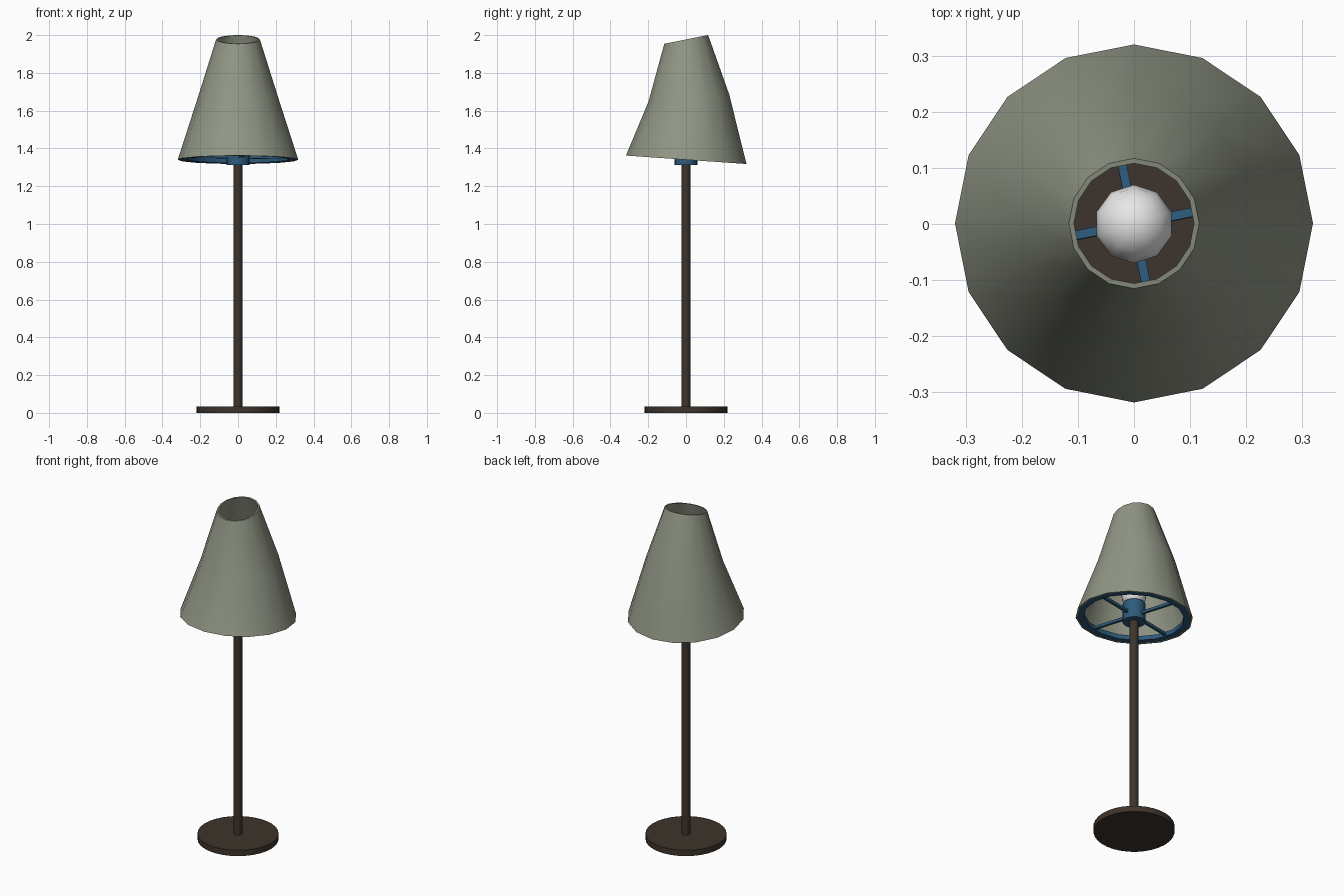
import bpy, bmesh, math
from mathutils import Matrix, Vector

if "Cube" in bpy.data.objects:
    bpy.data.objects.remove(bpy.data.objects["Cube"])


def material(name, rgb):
    m = bpy.data.materials.new(name)
    m.diffuse_color = (*rgb, 1)
    m.use_nodes = True
    m.node_tree.nodes["Principled BSDF"].inputs["Base Color"].default_value = m.diffuse_color
    return m


GREEN = material("sage green", (0.28, 0.305, 0.235))
BROWN = material("dark brown", (0.047, 0.034, 0.025))
BLUE = material("steel blue", (0.027, 0.105, 0.2))
WHITE = material("bulb white", (0.8, 0.8, 0.8))


def finish(name, bm, mat, angle=40):
    bmesh.ops.recalc_face_normals(bm, faces=bm.faces)
    mesh = bpy.data.meshes.new(name)
    bm.to_mesh(mesh)
    bm.free()
    mesh.materials.append(mat)
    ob = bpy.data.objects.new(name, mesh)
    bpy.context.collection.objects.link(ob)
    bpy.ops.object.select_all(action='DESELECT')
    ob.select_set(True)
    bpy.context.view_layer.objects.active = ob
    bpy.ops.object.shade_smooth_by_angle(angle=math.radians(angle))
    return ob


def cylinder(name, r, z0, z1, sides, mat):
    bm = bmesh.new()
    bmesh.ops.create_cone(bm, cap_ends=True, segments=sides, radius1=r, radius2=r,
                          depth=z1 - z0, matrix=Matrix.Translation((0, 0, (z0 + z1) / 2)))
    return finish(name, bm, mat)


def loft(name, rings, sides, mat):
    """Closed loop of tilted rings: (radius, centre y, centre z, slope along y)."""
    bm = bmesh.new()
    loops = []
    for r, cy, cz, slope in rings:
        loop = []
        for i in range(sides):
            a = math.tau * i / sides
            y = r * math.sin(a)
            loop.append(bm.verts.new((r * math.cos(a), cy + y, cz + slope * y)))
        loops.append(loop)
    for k, lo in enumerate(loops):
        hi = loops[(k + 1) % len(loops)]
        for i in range(sides):
            j = (i + 1) % sides
            bm.faces.new((lo[i], lo[j], hi[j], hi[i]))
    return finish(name, bm, mat)


# Base and pole
cylinder("base", 0.22, 0, 0.035, 32, BROWN)
cylinder("pole", 0.024, 0.03, 1.33, 16, BROWN)

# Thin-walled shade, each ring tilted differently
TILT = -0.07
outer = [(0.319, 0.001, 1.34, TILT), (0.214, 0.015, 1.666, 0.09), (0.116, 0.001, 1.977, 0.2)]
inner = [(r - 0.009, y, z, s) for r, y, z, s in reversed(outer)]
loft("shade", outer + inner, 16, GREEN)

# Support ring inside the bottom of the shade
loft("support_ring", [(0.309, 0, 1.342, TILT), (0.301, 0, 1.368, TILT),
                      (0.273, 0, 1.368, TILT), (0.273, 0, 1.342, TILT)], 16, BLUE)

# Hub and four spokes
cylinder("hub", 0.062, 1.312, 1.425, 16, BLUE)
bm = bmesh.new()
for i in range(4):
    a = math.radians(11.25 + 90 * i)
    mat = (Matrix.Translation((0, 0, 1.355)) @ Matrix.Rotation(math.atan(TILT), 4, 'X')
           @ Matrix.Rotation(a, 4, 'Z') @ Matrix.Translation((0.165, 0, 0))
           @ Matrix.Diagonal((0.24, 0.016, 0.016, 1)))
    bmesh.ops.create_cube(bm, size=1, matrix=mat)
finish("spokes", bm, BLUE)

# Bulb
bm = bmesh.new()
bmesh.ops.create_uvsphere(bm, u_segments=10, v_segments=8, radius=0.07,
                          matrix=Matrix.Translation((0, 0, 1.48)))
finish("bulb", bm, WHITE, 60)
